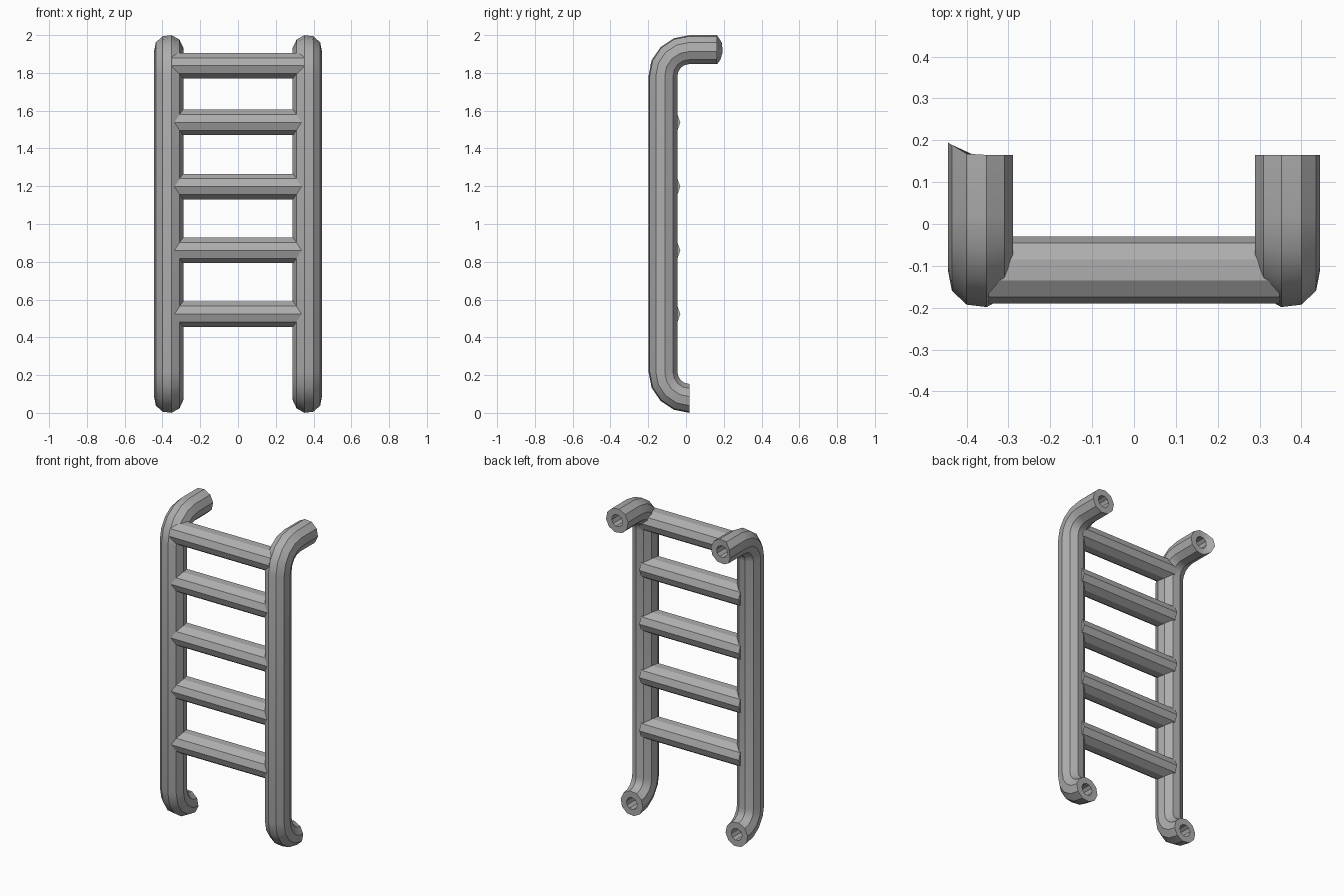
import bpy, bmesh
from math import sin, cos, pi, radians
from mathutils import Vector

cube = bpy.data.objects.get("Cube")
if cube:
    bpy.data.objects.remove(cube, do_unlink=True)

grey = bpy.data.materials.new("metal_grey")
grey.use_nodes = True
tone = (0.42, 0.42, 0.42, 1)
grey.diffuse_color = tone
grey.node_tree.nodes["Principled BSDF"].inputs["Base Color"].default_value = tone

SIDES = 10
RAIL_X, RAIL_Y, RAIL_R = 0.367, -0.122, 0.078
HOLE_R, HOLE_DEPTH = 0.038, 0.08
BEND = 0.14


def skin(name, rings):
    """Join rings of points into a capped solid."""
    bm = bmesh.new()
    loops = [[bm.verts.new(p) for p in ring] for ring in rings]
    for a, b in zip(loops, loops[1:]):
        for i in range(SIDES):
            j = (i + 1) % SIDES
            bm.faces.new((a[i], a[j], b[j], b[i]))
    bm.faces.new(loops[0])
    bm.faces.new(loops[-1])
    bmesh.ops.recalc_face_normals(bm, faces=bm.faces)
    mesh = bpy.data.meshes.new(name)
    bm.to_mesh(mesh)
    bm.free()
    mesh.materials.append(grey)
    obj = bpy.data.objects.new(name, mesh)
    bpy.context.collection.objects.link(obj)
    bpy.ops.object.select_all(action='DESELECT')
    obj.select_set(True)
    bpy.context.view_layer.objects.active = obj
    bpy.ops.object.shade_smooth_by_angle(angle=radians(30))
    return obj


def arc(cy, cz, start, end, steps=4):
    """Bend stations as (position, tangent) in the side plane."""
    out = []
    for k in range(steps + 1):
        a = radians(start + (end - start) * k / steps)
        out.append((Vector((0, cy + BEND * cos(a), cz + BEND * sin(a))),
                    Vector((0, sin(a), -cos(a)))))
    return out


def rail_ring(side, pos, tangent, radius):
    front = Vector((0, -tangent.z, tangent.y))
    ring = []
    for i in range(SIDES):
        a = radians(-7) + 2 * pi * i / SIDES
        x = Vector((side * (RAIL_X + radius * cos(a)), 0, 0))
        ring.append(pos + x + front * radius * sin(a))
    return ring


# Rails: bent tubes with recessed holes at both ends
def make_rail(name, side):
    path = arc(RAIL_Y + BEND, 0.217, 270, 180) + arc(RAIL_Y + BEND, 1.783, 180, 90)
    path.append((Vector((0, 0.165, 1.923)), Vector((0, 1, 0))))
    (p0, t0), (p1, t1) = path[0], path[-1]
    rings = [rail_ring(side, p0 + t0 * HOLE_DEPTH, t0, HOLE_R),
             rail_ring(side, p0, t0, HOLE_R)]
    rings += [rail_ring(side, p, t, RAIL_R) for p, t in path]
    # the right rail's upper lip flares back on its outer edge
    if side < 0:
        for p in rings[-1]:
            p.y += max(0, -p.x - 0.395) * 0.6
    rings += [rail_ring(side, p1, t1, HOLE_R),
              rail_ring(side, p1 - t1 * HOLE_DEPTH, t1, HOLE_R)]
    skin(name, rings)


make_rail("left_rail", 1)
make_rail("right_rail", -1)

# Rungs: ten-sided bars set into the rails
for n, z in enumerate((0.523, 0.86, 1.198, 1.538, 1.838), 1):
    rings = [[Vector((x, -0.11 + 0.08 * cos(2 * pi * i / SIDES),
                      z + 0.071 * sin(2 * pi * i / SIDES))) for i in range(SIDES)]
             for x in (-0.348, 0.348)]
    skin(f"rung_{n}", rings)
